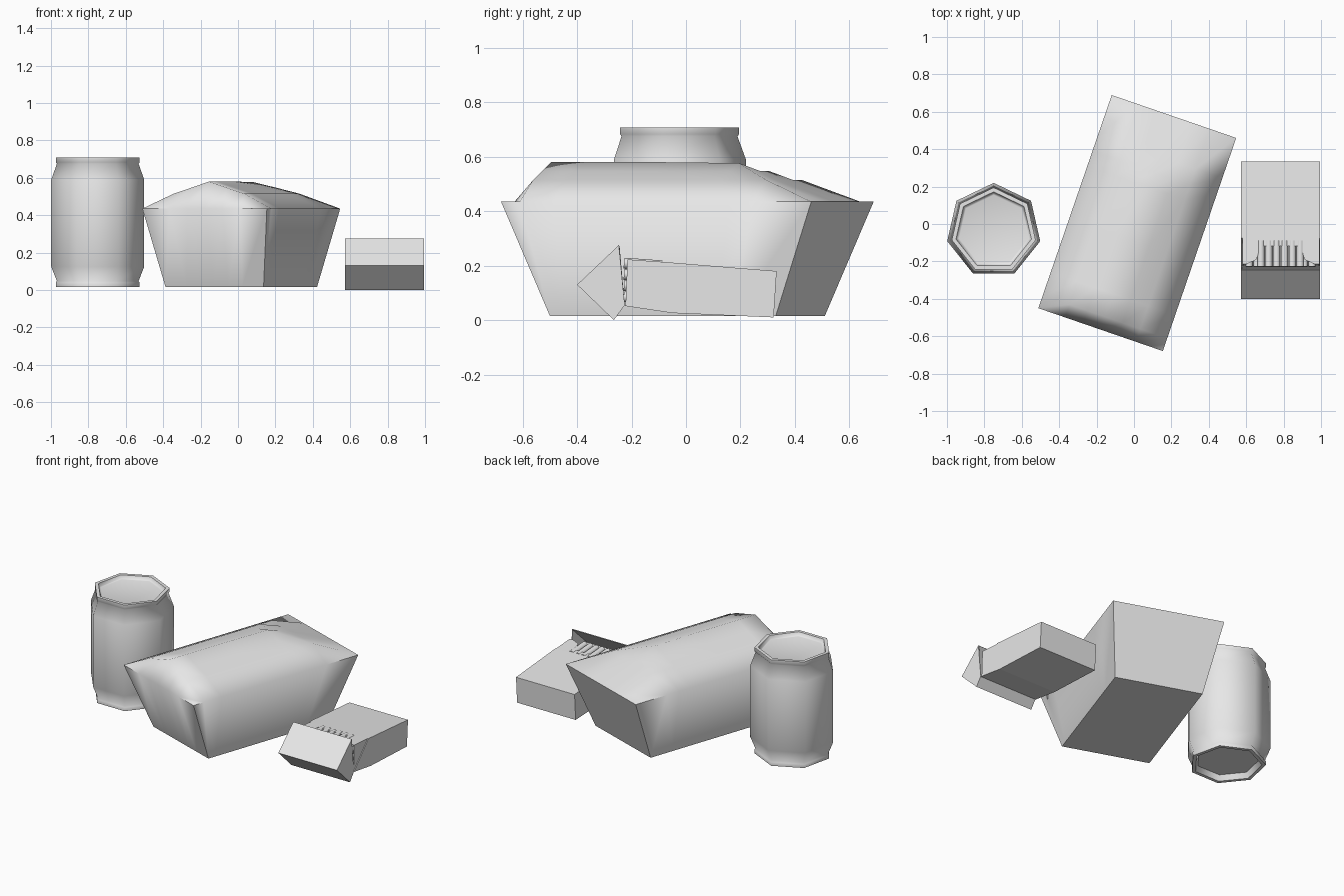
import bpy, bmesh, math
from mathutils import Vector, Matrix

cube = bpy.data.objects.get("Cube")
if cube:
    bpy.data.objects.remove(cube, do_unlink=True)

grey = bpy.data.materials.new("plain_grey")
grey.use_nodes = True
GREY = (0.8, 0.8, 0.8, 1)
grey.diffuse_color = GREY
grey.node_tree.nodes["Principled BSDF"].inputs["Base Color"].default_value = GREY


def finish(name, bm, smooth_angle=None, thickness=0):
    """Turn a bmesh into a named object with the shared material."""
    bmesh.ops.recalc_face_normals(bm, faces=bm.faces)
    mesh = bpy.data.meshes.new(name)
    bm.to_mesh(mesh)
    bm.free()
    obj = bpy.data.objects.new(name, mesh)
    bpy.context.collection.objects.link(obj)
    mesh.materials.append(grey)
    if smooth_angle:
        mesh.shade_smooth()
        mesh.set_sharp_from_angle(angle=math.radians(smooth_angle))
    if thickness:
        mod = obj.modifiers.new("wall", "SOLIDIFY")
        mod.thickness = thickness
    return obj


def prism(bm, outline, x0, x1, open_side=None):
    """Extrude a (y, z) outline along x, optionally leaving one side open."""
    a = [bm.verts.new((x0, y, z)) for y, z in outline]
    b = [bm.verts.new((x1, y, z)) for y, z in outline]
    bm.faces.new(a)
    bm.faces.new(b[::-1])
    n = len(outline)
    for i in range(n):
        if i != open_side:
            j = (i + 1) % n
            bm.faces.new((a[i], b[i], b[j], a[j]))


# Seven-sided can with rims and recessed ends
SIDES = 7
can_profile = [(.19, .05), (.205, .015), (.228, .015), (.23, .04), (.224, .048),
               (.255, .125), (.255, .59), (.224, .675), (.23, .683), (.23, .708),
               (.207, .708), (.2, .688), (.19, .685)]
bm = bmesh.new()
rings = []
for r, z in can_profile:
    angles = [math.pi / 2 + 2 * math.pi * i / SIDES for i in range(SIDES)]
    rings.append([bm.verts.new((-.75 + r * math.cos(t), -.035 + r * math.sin(t), z))
                  for t in angles])
for low, high in zip(rings, rings[1:]):
    for i in range(SIDES):
        j = (i + 1) % SIDES
        bm.faces.new((low[i], low[j], high[j], high[i]))
bm.faces.new(rings[0])
bm.faces.new(rings[-1])
finish("can", bm, smooth_angle=55)

# Bag: a hipped, ridged top over a tapering body
HALF_W, HALF_L, EDGE_Z, BASE_Z = .352, .6025, .435, .015
half_us = [0, .1, .2, HALF_W]
side_heights = [.145, .112, .08, 0]
us = [-u for u in half_us[:0:-1]] + half_us
vs = [-HALF_L, -.53, -.4, -.1, .2, .284, .375, HALF_L]


def top_height(u, v):
    side = side_heights[half_us.index(abs(u))]
    return EDGE_Z + min(side, 2 * (v + HALF_L), .352 * (HALF_L - v))


bm = bmesh.new()
grid = [[bm.verts.new((u, v, top_height(u, v))) for u in us] for v in vs]
for r0, r1 in zip(grid, grid[1:]):
    for i in range(len(us) - 1):
        bm.faces.new((r0[i], r0[i + 1], r1[i + 1], r1[i]))
rim = [e for e in bm.edges if e.is_boundary]
corners = {grid[i][j] for i in (0, -1) for j in (0, -1)}
for e in rim:
    at_back = all(v in grid[-1] for v in e.verts)
    e.smooth = not (at_back or any(v in corners for v in e.verts))
new = bmesh.ops.extrude_edge_only(bm, edges=rim)["geom"]
base = [v for v in new if isinstance(v, bmesh.types.BMVert)]
for v in base:
    v.co = Vector((v.co.x * .787, v.co.y * .728, BASE_Z))
base_edges = [e for e in bm.edges if all(v in base for v in e.verts)]
bmesh.ops.contextual_create(bm, geom=base_edges)
for e in base_edges:
    e.smooth = False
for c in corners:
    for e in c.link_edges:
        if e.other_vert(c) in base:
            e.smooth = False
for f in bm.faces:
    f.smooth = True
bag = finish("bag", bm)
bag.matrix_world = Matrix.Translation((.0175, .005, 0)) @ Matrix.Rotation(math.radians(-19), 4, "Z")

# Carton body with a slanted mouth
X0, X1 = .572, .995
MID = (X0 + X1) / 2
bm = bmesh.new()
prism(bm, [(-.225, .052), (-.05, .026), (.322, .01), (.333, .18), (-.075, .213)], X0, X1)
finish("carton_body", bm)

# Carton lid, folded back and open towards the body
bm = bmesh.new()
prism(bm, [(-.225, .055), (-.265, 0), (-.4, .13), (-.247, .275)], X0, X1, open_side=3)
finish("carton_lid", bm, thickness=.005)


def slope_z(y):
    return .213 - .07 * (y + .075)


# Inner sleeve: scooped front panel and two side panels
half_panel = [(.203, -.075), (.203, -.215), (.183, -.215), (.128, -.19),
              (.113, -.135), (.093, -.118)]
outline = [(MID + x, y) for x, y in half_panel]
outline += [(MID - x, y) for x, y in reversed(half_panel)]
bm = bmesh.new()
bm.faces.new([bm.verts.new((x, y, slope_z(y))) for x, y in outline])
for s in (-1, 1):
    bm.faces.new([bm.verts.new((MID + s * .203, y, z)) for y, z in
                  [(-.222, .055), (-.075, .213), (-.215, slope_z(-.215))]])
finish("inner_sleeve", bm, thickness=.004)

# Rows of sticks filling the mouth
bm = bmesh.new()
axis = Vector((0, -1, .07)).normalized()
turn = axis.to_track_quat("Z", "Y").to_matrix().to_4x4()
for count, z, length in ((6, .209, .14), (9, .168, .12), (9, .127, .09), (9, .086, .06)):
    for i in range(count):
        end = Vector((MID + (i - (count - 1) / 2) * .042, -.228, z))
        bmesh.ops.create_cone(bm, cap_ends=True, segments=10, radius1=.02, radius2=.02,
                              depth=length,
                              matrix=Matrix.Translation(end - axis * length / 2) @ turn)
finish("sticks", bm, smooth_angle=50)
